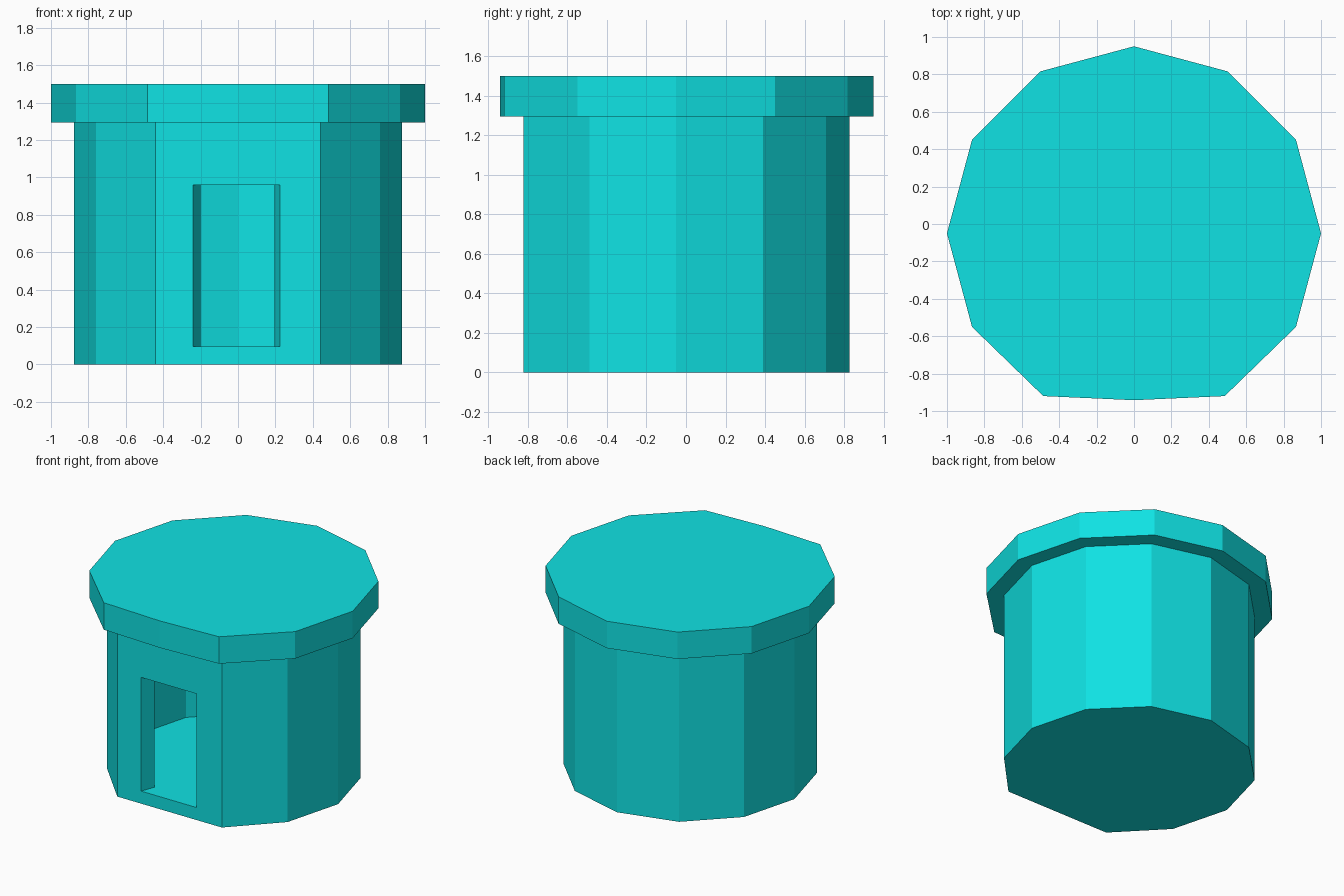
import bpy
import bmesh
from math import sin, cos, radians

cube = bpy.data.objects.get("Cube")
if cube:
    bpy.data.objects.remove(cube, do_unlink=True)

CENTRE_Y = -0.05
FLOOR, EAVE, CEILING, TOP = 0.095, 1.295, 1.4, 1.5
DOOR_TOP = 0.96

bm = bmesh.new()


def ring(radius, z, front_half, front_y, nose=None):
    """Twelve-sided ring whose front corner is flattened; starts and ends at the front."""
    points = [(radius * cos(radians(a)), CENTRE_Y + radius * sin(radians(a)))
              for a in range(-30, 211, 30)]
    points = [(front_half, front_y)] + points + [(-front_half, front_y)]
    if nose is not None:
        points.append((0, nose))
    return [bm.verts.new((x, y, z)) for x, y in points]


def bridge(lower, upper, count):
    for i in range(count):
        j = (i + 1) % len(lower)
        bm.faces.new((lower[i], lower[j], upper[j], upper[i]))


def door_loop(left, right, y):
    return [bm.verts.new((x, y, z)) for x, z in
            ((left, FLOOR), (right, FLOOR), (right, DOOR_TOP), (left, DOOR_TOP))]


def wall_around_door(lower, upper, door, with_sill):
    wall = [lower[-1], lower[0], upper[0], upper[-1]]
    for i in range(4):
        j = (i + 1) % 4
        if i > 0 or with_sill:
            bm.faces.new((wall[i], wall[j], door[j], door[i]))


# Outer wall and the overhanging roof slab
base = ring(0.877, 0, 0.44, -0.822)
neck = ring(0.877, EAVE, 0.44, -0.822)
eave = ring(1.0, EAVE, 0.485, -0.92, nose=-0.942)
roof = ring(1.0, TOP, 0.485, -0.92, nose=-0.942)
bridge(base, neck, 10)
bridge(neck, eave, 10)
bm.faces.new((neck[-1], neck[0], eave[0], eave[-1], eave[-2]))
bridge(eave, roof, 12)
bm.faces.new(base)
bm.faces.new(roof)

# Hollow room
room_floor = ring(0.78, FLOOR, 0.39, -0.715)
room_top = ring(0.78, CEILING, 0.39, -0.715)
bridge(room_floor, room_top, 10)
bm.faces.new(room_top)

# Doorway, slightly narrower on the inside
outer_door = door_loop(-0.24, 0.225, -0.822)
inner_door = door_loop(-0.20, 0.195, -0.715)
wall_around_door(base, neck, outer_door, True)
wall_around_door(room_floor, room_top, inner_door, False)
bridge(outer_door, inner_door, 4)
# Room floor meets the door sill
bm.faces.new(room_floor + inner_door[:2])

bmesh.ops.recalc_face_normals(bm, faces=bm.faces)
mesh = bpy.data.meshes.new("round_hut")
bm.to_mesh(mesh)
bm.free()
hut = bpy.data.objects.new("round_hut", mesh)
bpy.context.collection.objects.link(hut)

# Single turquoise colour
turquoise = bpy.data.materials.new("turquoise")
colour = (0.005, 0.76, 0.77, 1)
turquoise.use_nodes = True
turquoise.diffuse_color = colour
turquoise.node_tree.nodes["Principled BSDF"].inputs["Base Color"].default_value = colour
mesh.materials.append(turquoise)
